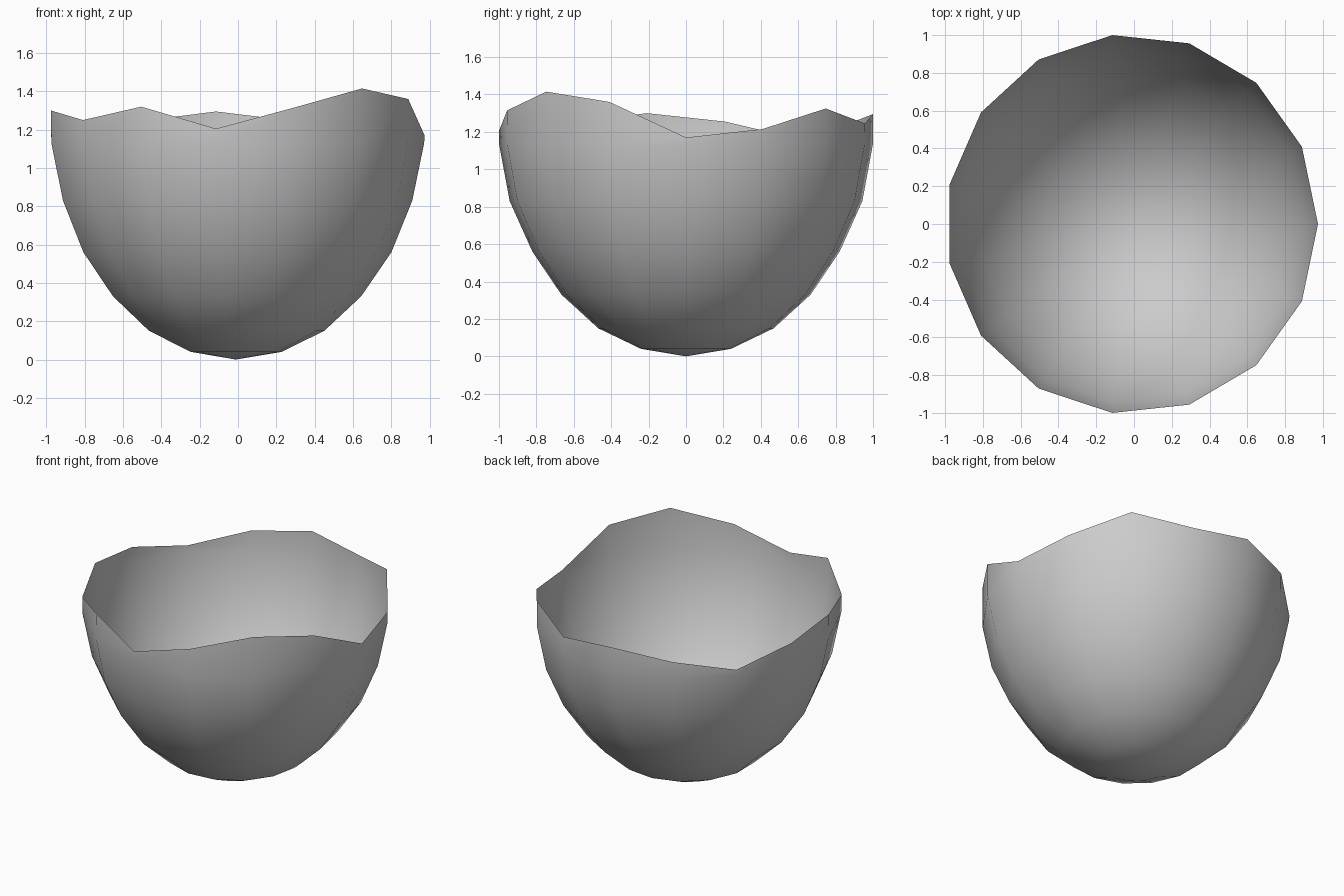
import bpy, bmesh
from math import cos, sin, radians

if "Cube" in bpy.data.objects:
    bpy.data.objects.remove(bpy.data.objects["Cube"])

SIDES = 15
CX = -0.012
# rings of the bowl from the bottom up: height, x radius, y radius
RINGS = [(0.04, 0.24, 0.242), (0.15, 0.463, 0.472), (0.33, 0.655, 0.67),
         (0.56, 0.813, 0.826), (0.83, 0.922, 0.948), (1.13, 0.984, 1.004)]
# broken rim height at each side, counter-clockwise from +x
RIM = [1.17, 1.215, 1.325, 1.245, 1.295, 1.245, 1.165, 1.255,
       1.30, 1.25, 1.32, 1.205, 1.315, 1.415, 1.36]

bm = bmesh.new()


def ring(heights, rx, ry):
    return [bm.verts.new((CX + rx * cos(radians(24 * i)),
                          ry * sin(radians(24 * i)), heights[i]))
            for i in range(SIDES)]


# stacked rings plus the jagged rim
loops = [ring([z] * SIDES, rx, ry) for z, rx, ry in RINGS]
loops.append(ring(RIM, 0.986, 1.0055))

# rounded bottom
pole = bm.verts.new((CX, 0, 0))
for i in range(SIDES):
    j = (i + 1) % SIDES
    bm.faces.new((pole, loops[0][j], loops[0][i]))
    for a, b in zip(loops, loops[1:]):
        bm.faces.new((a[i], a[j], b[j], b[i]))

for f in bm.faces:
    f.smooth = True
mesh = bpy.data.meshes.new("eggshell_half")
bm.to_mesh(mesh)
bm.free()
shell = bpy.data.objects.new("eggshell_half", mesh)
bpy.context.collection.objects.link(shell)
